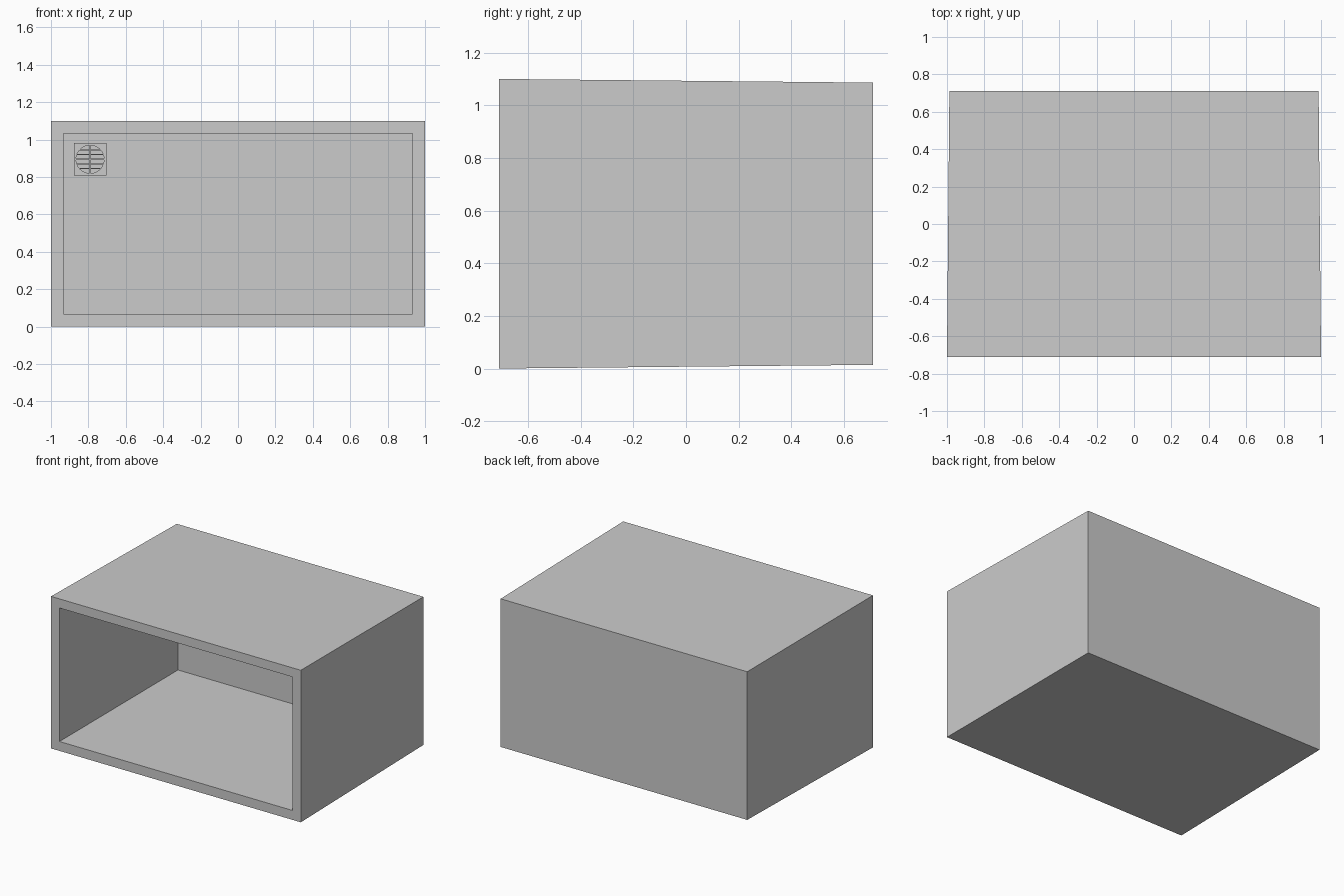
import bpy, bmesh, math

if "Cube" in bpy.data.objects:
    bpy.data.objects.remove(bpy.data.objects["Cube"])


def loft(name, rings, cap=True):
    """Skin a series of point rings with quads, optionally capping both ends."""
    bm = bmesh.new()
    loops = [[bm.verts.new(p) for p in ring] for ring in rings]
    for a, b in zip(loops, loops[1:]):
        n = len(a)
        for i in range(n):
            j = (i + 1) % n
            bm.faces.new((a[i], a[j], b[j], b[i]))
    if cap:
        bm.faces.new(loops[0])
        bm.faces.new(loops[-1])
    bmesh.ops.recalc_face_normals(bm, faces=bm.faces)
    mesh = bpy.data.meshes.new(name)
    bm.to_mesh(mesh)
    bm.free()
    obj = bpy.data.objects.new(name, mesh)
    bpy.context.collection.objects.link(obj)
    return obj


def rect(hx, z0, z1, y, cx=0.0):
    return [(cx - hx, y, z0), (cx + hx, y, z0), (cx + hx, y, z1), (cx - hx, y, z1)]


def bar(name, cx, cz, w, h, y0, y1):
    return loft(name, [rect(w / 2, cz - h / 2, cz + h / 2, y, cx) for y in (y0, y1)])


# Cabinet shell: slightly tapered towards the back, hollow and open at the front
BACK = 0.645
loft("cabinet_shell", [
    rect(0.987, 0.014, 1.086, 0.71),
    rect(1.0, 0.0, 1.1, -0.71),
    rect(0.932, 0.068, 1.034, -0.71),
    rect(0.932, 0.068, 1.034, BACK),
])

# Vent plate on the inner back wall: square with a round opening
CX, CZ, HALF, R, SEG = -0.791, 0.895, 0.087, 0.075, 32
FRONT = BACK - 0.02


def ring(y, square):
    pts = []
    for i in range(SEG):
        a = 2 * math.pi * i / SEG
        c, s = math.cos(a), math.sin(a)
        r = HALF / max(abs(c), abs(s)) if square else R
        pts.append((CX + r * c, y, CZ + r * s))
    return pts


loft("vent_plate", [ring(BACK, True), ring(FRONT, True),
                    ring(FRONT, False), ring(BACK, False)], cap=False)

# Vent grille: horizontal slats trimmed to the opening and one upright
for k in range(-2, 3):
    dz = k * 0.025
    width = 2 * math.sqrt(R * R - dz * dz)
    bar(f"vent_slat_{k + 3}", CX, CZ + dz, width, 0.006, BACK - 0.014, BACK - 0.006)
bar("vent_upright", CX, CZ, 0.006, 2 * R, BACK - 0.017, BACK - 0.009)
